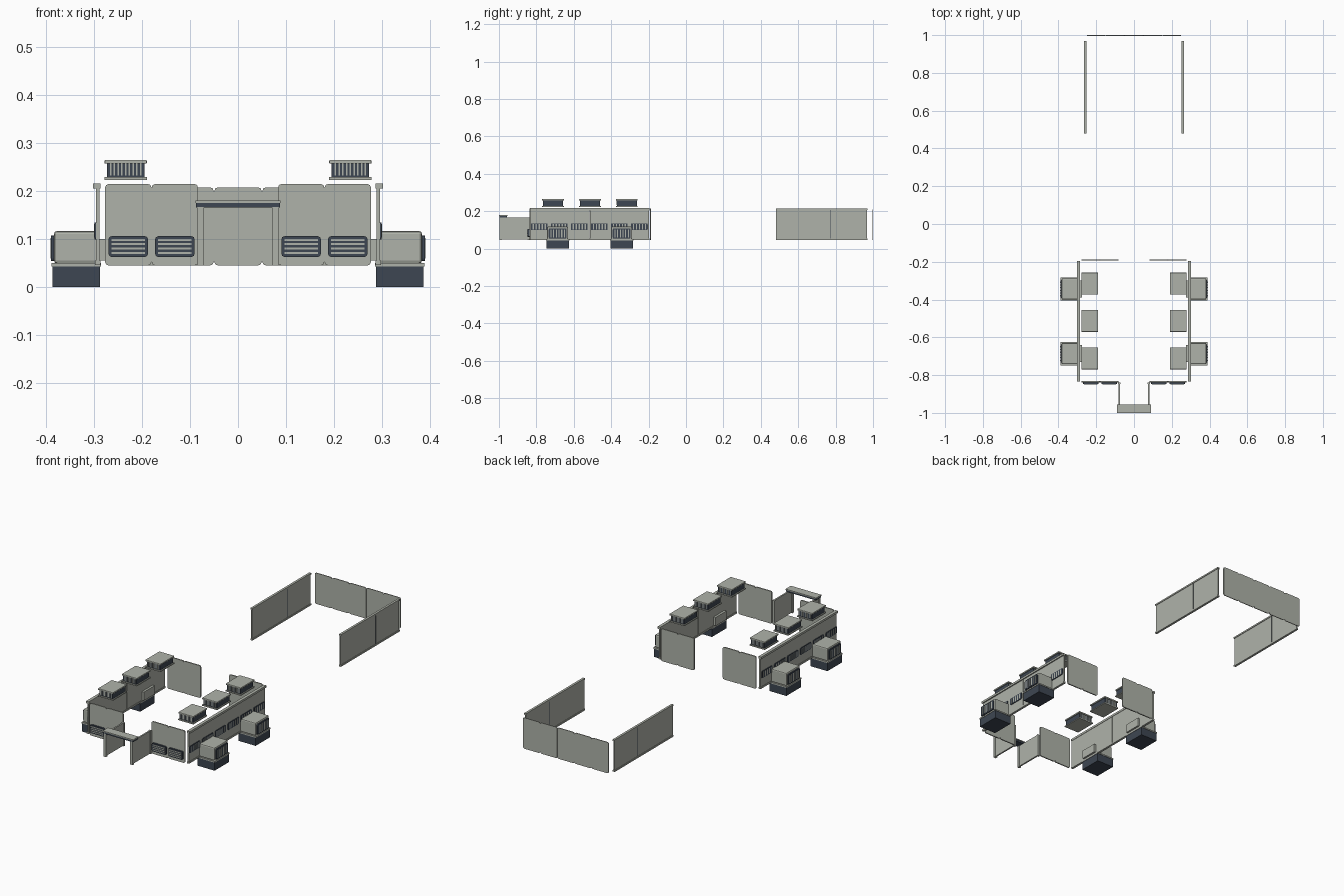
import bpy, bmesh
from mathutils import Vector

if "Cube" in bpy.data.objects:
    bpy.data.objects.remove(bpy.data.objects["Cube"])


def material(name, rgb):
    m = bpy.data.materials.new(name)
    m.diffuse_color = (*rgb, 1)
    m.use_nodes = True
    m.node_tree.nodes["Principled BSDF"].inputs["Base Color"].default_value = m.diffuse_color
    return m


LIGHT = material("pale_grey", (0.43, 0.45, 0.40))
DARK = material("dark_slate", (0.048, 0.062, 0.085))


def boxes(name, mat, items, mirror=True, bevel=0.0, axis=None):
    """Join boxes (x0,x1,y0,y1,z0,z1); bevel only edges along axis if given."""
    bm = bmesh.new()
    for x0, x1, y0, y1, z0, z1 in items:
        made = bmesh.ops.create_cube(bm, size=1)["verts"]
        for v in made:
            v.co = Vector(((x0 + x1) / 2 + v.co.x * (x1 - x0),
                           (y0 + y1) / 2 + v.co.y * (y1 - y0),
                           (z0 + z1) / 2 + v.co.z * (z1 - z0)))
    if bevel:
        edges = list(bm.edges)
        if axis is not None:
            edges = [e for e in edges if all(
                abs((e.verts[0].co - e.verts[1].co)[i]) < 1e-6 for i in range(3) if i != axis)]
        bmesh.ops.bevel(bm, geom=edges, offset=bevel, segments=2, profile=0.5, affect='EDGES')
    me = bpy.data.meshes.new(name)
    bm.to_mesh(me)
    bm.free()
    me.materials.append(mat)
    ob = bpy.data.objects.new(name, me)
    bpy.context.collection.objects.link(ob)
    if mirror:
        ob.modifiers.new("mirror", 'MIRROR').use_mirror_merge = False
    return ob


def spread(lo, hi, n):
    """Centres of n equal divisions between lo and hi."""
    return [lo + (hi - lo) * (i + 0.5) / n for i in range(n)]


# Front and rear panels, a pair on each side of the opening
for name, y in (("front_panels", -0.835), ("rear_panels", -0.19)):
    boxes(name, LIGHT, [(c - 0.0485, c + 0.0485, y - 0.003, y + 0.003, 0.045, 0.215)
                        for c in spread(0.083, 0.277, 2)], bevel=0.008, axis=1)

# Front louvres
cx = spread(0.083, 0.277, 2)
boxes("front_vents", DARK, [(c - 0.041, c + 0.041, -0.847, -0.837, 0.063, 0.106)
                            for c in cx], bevel=0.006, axis=1)
boxes("front_vent_slats", LIGHT, [(c - 0.035, c + 0.035, -0.849, -0.846, z - 0.0022, z + 0.0022)
                                  for c in cx for z in spread(0.067, 0.103, 4)])

# Porch: two cheek walls with end posts and a lintel
boxes("porch_walls", LIGHT, [(0.074, 0.082, -0.99, -0.838, 0.048, 0.167),
                             (0.071, 0.085, -0.998, -0.985, 0.045, 0.167),
                             (0.071, 0.085, -0.848, -0.838, 0.045, 0.167)])
boxes("porch_lintel", DARK, [(-0.087, 0.087, -0.998, -0.957, 0.166, 0.175)], mirror=False)
boxes("porch_lintel_cap", LIGHT, [(-0.089, 0.089, -1.0, -0.955, 0.175, 0.18)], mirror=False)

# Side walls in two sections with rails
boxes("side_walls", LIGHT, [(0.288, 0.296, c - 0.158, c + 0.158, 0.05, 0.21)
                            for c in spread(-0.832, -0.196, 2)])
boxes("side_wall_rails", LIGHT, [(0.286, 0.302, -0.833, -0.195, 0.205, 0.216),
                                 (0.286, 0.298, -0.833, -0.195, 0.046, 0.055)])

# Side vents with upright slats
vy = spread(-0.838, -0.196, 6)
boxes("side_vents", DARK, [(0.295, 0.299, c - 0.045, c + 0.045, 0.099, 0.135)
                           for c in vy], bevel=0.005, axis=0)
boxes("side_vent_slats", LIGHT, [(0.298, 0.3, s - 0.003, s + 0.003, 0.103, 0.131)
                                 for c in vy for s in spread(c - 0.04, c + 0.04, 5)])

# Side equipment pods on dark plinths, ducted through the wall
pods = (-0.686, -0.344)
boxes("pod_plinths", DARK, [(0.287, 0.386, c - 0.06, c + 0.06, 0.0, 0.043) for c in pods])
boxes("pod_trims", LIGHT, [(0.285, 0.388, c - 0.062, c + 0.062, 0.043, 0.05) for c in pods])
boxes("pod_bodies", LIGHT, [(0.290, 0.383, c - 0.056, c + 0.056, 0.049, 0.117)
                            for c in pods], bevel=0.006)
boxes("pod_ducts", LIGHT, [(0.276, 0.292, c - 0.045, c + 0.045, 0.055, 0.10) for c in pods])
boxes("pod_grilles", DARK, [(0.382, 0.389, c - 0.048, c + 0.048, 0.054, 0.108)
                            for c in pods], bevel=0.006, axis=0)
boxes("pod_grille_slats", LIGHT, [(0.388, 0.3905, s - 0.003, s + 0.003, 0.06, 0.102)
                                  for c in pods for s in spread(c - 0.043, c + 0.043, 6)])

# Floating roof units: flange, slatted core and cap
units = (-0.711, -0.513, -0.316)
boxes("roof_unit_flanges", LIGHT, [(0.190, 0.278, c - 0.058, c + 0.058, 0.223, 0.229) for c in units])
boxes("roof_unit_cores", DARK, [(0.195, 0.273, c - 0.053, c + 0.053, 0.229, 0.258) for c in units])
boxes("roof_unit_caps", LIGHT, [(0.190, 0.278, c - 0.058, c + 0.058, 0.257, 0.265)
                                for c in units], bevel=0.002)
boxes("roof_unit_slats", LIGHT, [(s - 0.0016, s + 0.0016, c + d - 0.0015, c + d + 0.0015, 0.233, 0.257)
                                 for c in units for d in (-0.053, 0.053)
                                 for s in spread(0.199, 0.269, 9)])

# Detached enclosure: side walls with rails and seams, and a panelled end wall
boxes("far_side_walls", LIGHT, [(0.255, 0.261, 0.482, 0.773, 0.05, 0.212),
                                (0.255, 0.261, 0.775, 0.968, 0.05, 0.212)])
boxes("far_side_rails", LIGHT, [(0.252, 0.264, 0.48, 0.97, 0.207, 0.215),
                                (0.252, 0.264, 0.48, 0.97, 0.046, 0.054)])
boxes("far_side_seams", DARK, [(0.2545, 0.2615, y - 0.001, y + 0.001, 0.054, 0.207)
                               for y in (0.774,)])
boxes("far_end_panels", LIGHT, [(c - 0.0495, c + 0.0495, 0.996, 1.0, 0.045, 0.208)
                                for c in spread(-0.25, 0.25, 5)], mirror=False, bevel=0.008, axis=1)
